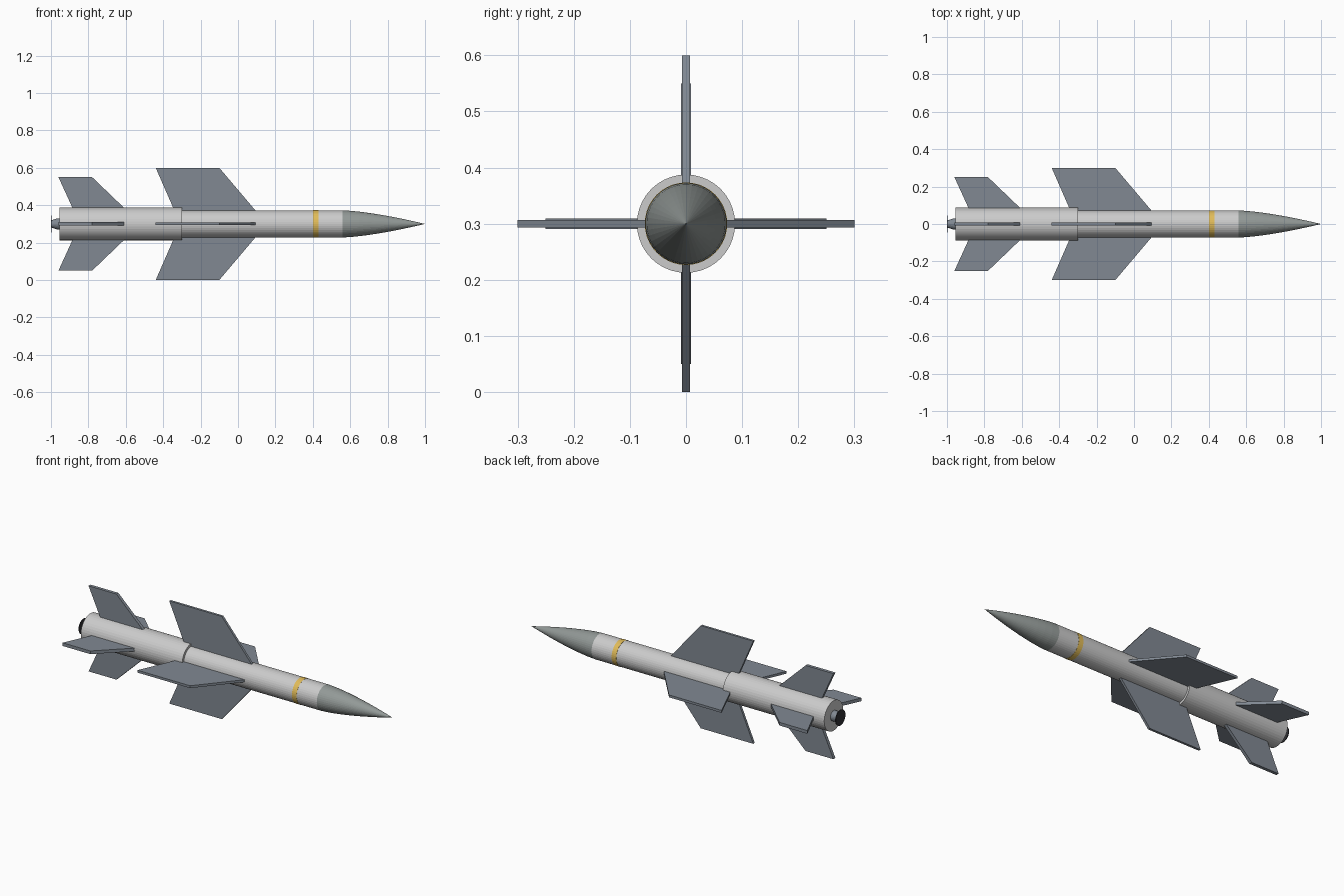
import bpy, bmesh, math

if "Cube" in bpy.data.objects:
    bpy.data.objects.remove(bpy.data.objects["Cube"])

AXIS_Z = 0.3


def material(name, rgb):
    m = bpy.data.materials.new(name)
    m.diffuse_color = (*rgb, 1)
    m.use_nodes = True
    m.node_tree.nodes["Principled BSDF"].inputs["Base Color"].default_value = m.diffuse_color
    return m


BODY = material("light_grey", (0.66, 0.68, 0.66))
NOSE = material("nose_grey", (0.29, 0.32, 0.31))
FIN = material("fin_grey", (0.22, 0.25, 0.29))
GOLD = material("gold", (0.75, 0.5, 0.1))
DARK = material("dark", (0.03, 0.03, 0.035))


def finish(name, bm, mat):
    bmesh.ops.recalc_face_normals(bm, faces=bm.faces)
    me = bpy.data.meshes.new(name)
    bm.to_mesh(me)
    bm.free()
    me.materials.append(mat)
    ob = bpy.data.objects.new(name, me)
    bpy.context.collection.objects.link(ob)
    return ob


def lathe(name, profile, mat, sides=40):
    """Revolve (x, radius) points about the long axis; ends on the axis close it."""
    bm = bmesh.new()
    rings = []
    for x, r in profile:
        if r == 0:
            rings.append([bm.verts.new((x, 0, AXIS_Z))])
        else:
            rings.append([bm.verts.new((x, r * math.cos(math.tau * i / sides),
                                        AXIS_Z + r * math.sin(math.tau * i / sides)))
                          for i in range(sides)])
    for a, b in zip(rings, rings[1:]):
        for i in range(sides):
            j = (i + 1) % sides
            if len(a) == 1:
                bm.faces.new((a[0], b[i], b[j]))
            elif len(b) == 1:
                bm.faces.new((a[i], a[j], b[0]))
            else:
                bm.faces.new((a[i], a[j], b[j], b[i]))
    return finish(name, bm, mat)


def fins(name, outline, half):
    """Four flat plates from an (x, radius) outline, set in a cross."""
    for k in range(4):
        c, s = math.cos(k * math.pi / 2), math.sin(k * math.pi / 2)
        bm = bmesh.new()
        a, b = ([bm.verts.new((x, r * c - t * s, AXIS_Z + r * s + t * c))
                 for x, r in outline] for t in (-half, half))
        bm.faces.new(a)
        bm.faces.new(b[::-1])
        n = len(a)
        for i in range(n):
            j = (i + 1) % n
            bm.faces.new((a[i], a[j], b[j], b[i]))
        finish(f"{name}_{k + 1}", bm, FIN)


# Forward body, wider booster behind it
lathe("forward_body", [(-0.31, 0), (-0.31, 0.0725), (0.56, 0.0725), (0.56, 0)], BODY)
lathe("booster", [(-0.955, 0), (-0.955, 0.0875), (-0.30, 0.0875), (-0.30, 0)], BODY)

# Curved nose
steps = 10
lathe("nose", [(0.56, 0)] + [(0.56 + 0.44 * i / steps, 0.0725 * (1 - (i / steps) ** 1.45))
                            for i in range(steps)] + [(1.0, 0)], NOSE)

# Painted band
lathe("band", [(0.40, 0.07), (0.40, 0.0735), (0.43, 0.0735), (0.43, 0.07)], GOLD)

# Exhaust: neck and end disc
lathe("exhaust_neck", [(-0.95, 0), (-0.95, 0.03), (-0.965, 0.03), (-0.996, 0.02), (-0.996, 0)], FIN, 24)
lathe("exhaust_disc", [(-0.996, 0), (-0.996, 0.045), (-1.0, 0.045), (-1.0, 0)], DARK, 32)

# Main wings and tail fins
fins("wing", [(-0.335, 0.06), (-0.44, 0.30), (-0.10, 0.30), (0.095, 0.07), (0.095, 0.06)], 0.007)
fins("tail_fin", [(-0.88, 0.075), (-0.96, 0.25), (-0.78, 0.25), (-0.61, 0.087), (-0.61, 0.075)], 0.0093)
